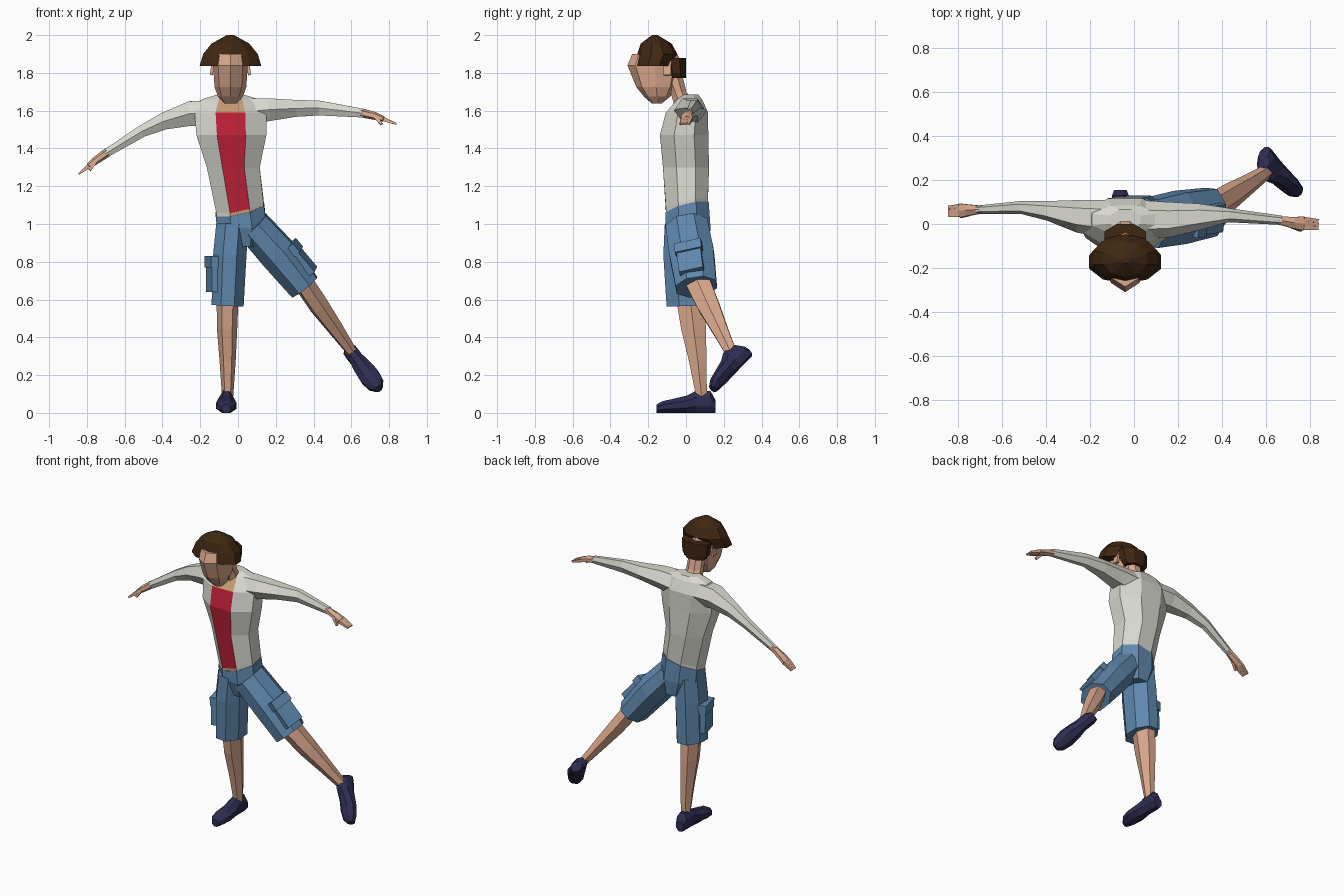
import bpy, bmesh, math
from mathutils import Vector


def material(name, rgb):
    m = bpy.data.materials.new(name)
    m.diffuse_color = (*rgb, 1)
    return m


SKIN = material("skin", (0.72, 0.40, 0.27))
SHIRT = material("pale shirt", (0.69, 0.69, 0.63))
RED = material("red undershirt", (0.50, 0.014, 0.036))
BLUE = material("blue denim", (0.115, 0.25, 0.43))
HAIR = material("brown hair", (0.05, 0.02, 0.006))
SHOE = material("navy shoe", (0.028, 0.026, 0.085))
TAN = material("tan skin", (0.56, 0.33, 0.17))
X, Y, Z = Vector((1, 0, 0)), Vector((0, 1, 0)), Vector((0, 0, 1))


def loft(name, rings, mats, n=8, ref=X, axis=None, flat=True, paint=None):
    """Skin rings (x, y, z, radius along ref, radius across). flat puts a flat side on each axis."""
    bm = bmesh.new()
    pts = [Vector(r[:3]) for r in rings]
    off, grow = (0.5, 1 / math.cos(math.pi / n)) if flat else (0, 1)
    loops = []
    for k, (p, r) in enumerate(zip(pts, rings)):
        d = axis or (pts[min(k + 1, len(pts) - 1)] - pts[max(k - 1, 0)]).normalized()
        a = (ref - d * ref.dot(d)).normalized()
        b = d.cross(a)
        ang = [2 * math.pi * (i + off) / n for i in range(n)]
        loops.append([bm.verts.new(p + grow * (a * r[3] * math.cos(t) + b * r[4] * math.sin(t)))
                      for t in ang])
    for k in range(len(loops) - 1):
        lo, hi = loops[k], loops[k + 1]
        for i in range(n):
            j = (i + 1) % n
            f = bm.faces.new((lo[i], lo[j], hi[j], hi[i]))
            f.material_index = paint(k, i) if paint else 0
    bm.faces.new(loops[0])
    bm.faces.new(loops[-1])
    return finish(name, bm, mats)


def finish(name, bm, mats):
    bmesh.ops.recalc_face_normals(bm, faces=bm.faces)
    me = bpy.data.meshes.new(name)
    bm.to_mesh(me)
    bm.free()
    for m in mats:
        me.materials.append(m)
    ob = bpy.data.objects.new(name, me)
    bpy.context.collection.objects.link(ob)
    return ob


def box(name, c, out, along, size, mat):
    """Box sized along its outward direction, its width and its length."""
    o = out.normalized()
    l = (along - o * along.dot(o)).normalized()
    w = l.cross(o)
    bm = bmesh.new()
    bmesh.ops.create_cube(bm, size=1)
    for v in bm.verts:
        v.co = c + o * v.co.x * size[0] + w * v.co.y * size[1] + l * v.co.z * size[2]
    return finish(name, bm, [mat])


def tilt_waist(ob):
    # the hips lean, so the waistline slopes
    for v in ob.data.vertices:
        if 1.04 < v.co.z < 1.11:
            v.co.z += 0.22 * (v.co.x - 0.01) + 0.25 * v.co.y


# Torso: red front panel, bare neckline and belly strip
def torso_paint(k, i):
    return 0 if i != 5 else {0: 2, 4: 2, 5: 2}.get(k, 1)


tilt_waist(loft("torso", [
    (0.01, 0.005, 1.06, 0.125, 0.110), (0.01, 0.005, 1.095, 0.125, 0.111),
    (-0.025, 0.0, 1.30, 0.14, 0.122), (-0.035, -0.01, 1.47, 0.185, 0.128),
    (-0.04, 0.005, 1.59, 0.19, 0.112), (-0.04, 0.02, 1.66, 0.15, 0.065),
    (-0.04, 0.02, 1.685, 0.07, 0.045)], [SHIRT, RED, TAN], axis=Z, paint=torso_paint))

# Arms and hands
loft("right_sleeve", [
    (-0.08, 0.02, 1.585, 0.09, 0.085), (-0.25, 0.035, 1.585, 0.075, 0.075),
    (-0.39, 0.06, 1.545, 0.045, 0.052), (-0.51, 0.075, 1.49, 0.03, 0.036),
    (-0.71, 0.065, 1.367, 0.019, 0.025)], [SHIRT], n=6, ref=Y, flat=False)
loft("left_sleeve", [
    (0.0, 0.02, 1.59, 0.09, 0.085), (0.16, 0.02, 1.605, 0.08, 0.07),
    (0.30, 0.033, 1.612, 0.06, 0.052), (0.43, 0.04, 1.614, 0.032, 0.045),
    (0.67, 0.017, 1.586, 0.021, 0.026)], [SHIRT], n=6, ref=Y, flat=False)


def hand(side, wrist, palm, tip, thumb):
    w, p, t, th = map(Vector, (wrist, palm, tip, thumb))
    k = p.lerp(t, 0.4)
    loft(side + "_palm", [(*w, 0.017, 0.021), (*p, 0.026, 0.018), (*k, 0.032, 0.013)],
         [SKIN], n=6, ref=Y)
    for i in (-1, 0, 1):
        loft(side + "_finger", [(*(k + Y * i * 0.02), 0.010, 0.011),
                                (*(t + Y * i * 0.017), 0.008, 0.005)], [SKIN], n=4, ref=Y)
    loft(side + "_thumb", [(*(p - Y * 0.015), 0.012, 0.012), (*th, 0.007, 0.007)],
         [SKIN], n=4, ref=Y)


hand("right", (-0.69, 0.066, 1.38), (-0.755, 0.063, 1.335), (-0.842, 0.058, 1.265),
     (-0.785, 0.035, 1.285))
hand("left", (0.65, 0.018, 1.589), (0.725, 0.006, 1.572), (0.838, -0.003, 1.53),
     (0.76, -0.028, 1.528))

# Shorts: hips and two trouser legs
tilt_waist(loft("shorts_hips", [
    (0.03, 0.02, 0.88, 0.085, 0.10), (0.02, 0.01, 0.98, 0.132, 0.12),
    (0.01, 0.006, 1.078, 0.128, 0.114)], [BLUE], axis=Z))
loft("right_shorts_leg", [
    (-0.03, 0.0, 1.0, 0.085, 0.112), (-0.043, 0.0, 0.84, 0.088, 0.12),
    (-0.055, 0.01, 0.57, 0.085, 0.113)], [BLUE])
loft("left_shorts_leg", [
    (0.08, 0.005, 0.99, 0.09, 0.112), (0.21, 0.03, 0.845, 0.096, 0.118),
    (0.352, 0.055, 0.667, 0.083, 0.108)], [BLUE])


# Cargo pockets with flaps on the outer thighs
def pocket(side, c, out, along, reach):
    c, out, along = Vector(c), Vector(out).normalized(), Vector(along).normalized()
    c = c + out * reach
    box(side + "_pocket", c, out, along, (0.035, 0.13, 0.18), BLUE)
    box(side + "_pocket_flap", c + along * 0.07, out, along, (0.052, 0.145, 0.06), BLUE)


pocket("right", (-0.052, 0.0, 0.73), (-1, -0.25, 0), (0.04, 0, 1), 0.088)
pocket("left", (0.275, 0.04, 0.765), (0.77, -0.22, 0.62), (-0.62, -0.1, 0.77), 0.087)

# Lower legs
loft("right_shin", [
    (-0.055, 0.02, 0.62, 0.058, 0.085), (-0.058, 0.04, 0.45, 0.054, 0.076),
    (-0.055, 0.062, 0.28, 0.043, 0.054), (-0.055, 0.082, 0.09, 0.03, 0.033)],
    [SKIN], n=6, flat=False)
loft("left_shin", [
    (0.34, 0.06, 0.70, 0.055, 0.075), (0.43, 0.12, 0.565, 0.054, 0.066),
    (0.52, 0.18, 0.44, 0.042, 0.048), (0.605, 0.238, 0.32, 0.028, 0.034)],
    [SKIN], n=6, flat=False)


# Shoes: (distance from heel, half width, height)
def shoe(side, heel, toward, up):
    h, t, u = Vector(heel), Vector(toward).normalized(), Vector(up).normalized()
    prof = [(0, 0.028, 0.07), (0.025, 0.038, 0.115), (0.10, 0.038, 0.118), (0.15, 0.048, 0.092),
            (0.22, 0.054, 0.075), (0.28, 0.045, 0.062), (0.31, 0.022, 0.045)]
    loft(side + "_shoe", [(*(h + t * l + u * z / 2), w, z / 2) for l, w, z in prof],
         [SHOE], ref=t.cross(u), axis=t)


shoe("right", (-0.062, 0.155, 0), (0, -1, 0), (0, 0, 1))
shoe("left", (0.604, 0.35, 0.308), (0.483, -0.62, -0.62), (-0.333, -0.783, 0.525))

# Neck and bowed head
loft("neck", [(-0.04, -0.005, 1.62, 0.062, 0.055), (-0.04, -0.04, 1.70, 0.052, 0.042),
              (-0.04, -0.07, 1.79, 0.05, 0.05)], [SKIN], axis=Z)
loft("face", [
    (-0.04, -0.155, 1.637, 0.032, 0.025), (-0.04, -0.153, 1.675, 0.066, 0.07),
    (-0.04, -0.158, 1.725, 0.084, 0.105), (-0.04, -0.165, 1.84, 0.092, 0.145),
    (-0.04, -0.165, 1.90, 0.08, 0.12)], [SKIN], axis=Z, flat=False)
for s in (-1, 1):
    box("ear", Vector((-0.04 + s * 0.096, -0.10, 1.825)), Vector((s, 0, 0.15)),
        Vector((s * 0.2, 0, 1)), (0.016, 0.04, 0.075), SKIN)

# Hair: cap with a front peak, and the back of the head
loft("hair_cap", [
    (-0.04, -0.173, 1.836, 0.098, 0.172), (-0.04, -0.152, 1.90, 0.106, 0.152),
    (-0.04, -0.158, 1.955, 0.082, 0.105), (-0.04, -0.165, 2.0, 0.015, 0.02)],
    [HAIR], n=10, ref=Y, axis=Z, flat=False)
loft("hair_back", [
    (-0.04, -0.045, 1.772, 0.07, 0.045), (-0.04, -0.05, 1.80, 0.088, 0.05),
    (-0.04, -0.06, 1.88, 0.095, 0.06)], [HAIR], axis=Z)
